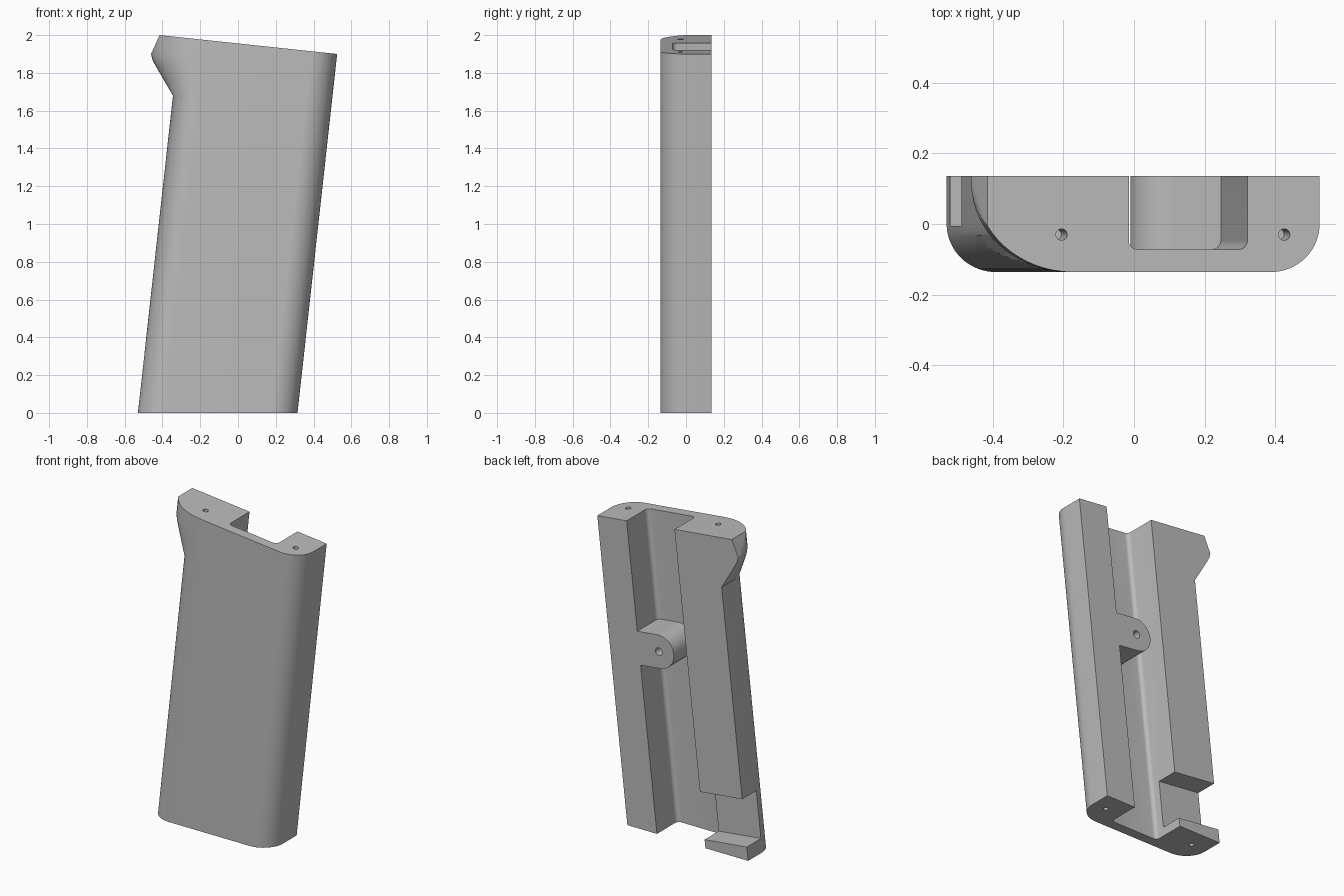
import bpy, bmesh, math
from mathutils import Vector

if "Cube" in bpy.data.objects:
    bpy.data.objects.remove(bpy.data.objects["Cube"], do_unlink=True)

SLOPE = 0.1105                 # sideways lean of the grip per unit height
LEAN = math.atan(SLOPE)
AXIS = Vector((math.sin(LEAN), 0, math.cos(LEAN)))
BACK, FRONT = 0.136, -0.136

grey = bpy.data.materials.new("grey")
grey.use_nodes = True
grey.diffuse_color = (0.5, 0.5, 0.5, 1)
grey.node_tree.nodes["Principled BSDF"].inputs["Base Color"].default_value = (0.5, 0.5, 0.5, 1)


def loft(bm, rings):
    """Skin matching closed rings of points and cap both ends."""
    loops = [[bm.verts.new(p) for p in ring] for ring in rings]
    n = len(loops[0])
    for a, b in zip(loops, loops[1:]):
        for i in range(n):
            j = (i + 1) % n
            bm.faces.new((a[i], a[j], b[j], b[i]))
    bm.faces.new(loops[0])
    bm.faces.new(loops[-1])
    bmesh.ops.recalc_face_normals(bm, faces=bm.faces[:])


def finish(name, bm):
    mesh = bpy.data.meshes.new(name)
    bm.to_mesh(mesh)
    bm.free()
    mesh.materials.append(grey)
    obj = bpy.data.objects.new(name, mesh)
    bpy.context.collection.objects.link(obj)
    return obj


def solid(name, rings):
    bm = bmesh.new()
    loft(bm, rings)
    return finish(name, bm)


def cut(target, tool):
    """Subtract the tool from the target and discard it."""
    mod = target.modifiers.new("cut", 'BOOLEAN')
    mod.operation = 'DIFFERENCE'
    mod.solver = 'EXACT'
    mod.object = tool
    bpy.context.view_layer.objects.active = target
    bpy.ops.object.modifier_apply(modifier=mod.name)
    bpy.data.objects.remove(tool, do_unlink=True)


def arc(cx, cy, rx, ry, start, end, steps):
    angles = [math.radians(start + (end - start) * i / steps) for i in range(steps + 1)]
    return [(cx + rx * math.cos(a), cy + ry * math.sin(a)) for a in angles]


def drill(target, centre, direction, radius, depth):
    """Blind round hole starting just outside the surface."""
    bm = bmesh.new()
    bmesh.ops.create_cone(bm, cap_ends=True, segments=24, radius1=radius,
                          radius2=radius, depth=depth * 2)
    bm.transform(Vector(direction).to_track_quat('Z', 'Y').to_matrix().to_4x4())
    bmesh.ops.translate(bm, vec=centre, verts=bm.verts[:])
    cut(target, finish("drill", bm))


# Outer body: leaning section with rounded front corners and a flared upper side
def body_ring(z, flare):
    left, right = -0.53 + SLOPE * z, 0.315 + SLOPE * z
    rx, ry = 0.14 + flare, 0.136 + 0.115 * flare / 0.14
    pts = [(left - flare, BACK)]
    pts += arc(left + 0.14, FRONT + ry, rx, ry, 180, 270, 16)
    pts += arc(right - 0.14, FRONT + 0.136, 0.14, 0.136, 270, 360, 16)
    pts += [(right, BACK)]
    return [(x, y, z) for x, y in pts]


bm = bmesh.new()
levels = [(0, 0), (1.68, 0), (1.76, 0.056), (1.84, 0.111), (1.87, 0.13), (1.9, 0.14), (2.1, 0.14)]
loft(bm, [body_ring(z, f) for z, f in levels])

# Sloping top and the chamfer on the flared corner
for point, normal in (((-0.415, 0, 2), (0.1, 0, 0.94)), ((-0.46, 0, 1.9), (-0.1, 0, 0.045))):
    bmesh.ops.bisect_plane(bm, geom=bm.verts[:] + bm.edges[:] + bm.faces[:], dist=1e-5,
                           plane_co=point, plane_no=normal, clear_outer=True)
    bmesh.ops.holes_fill(bm, edges=[e for e in bm.edges if e.is_boundary], sides=0)
bmesh.ops.recalc_face_normals(bm, faces=bm.faces[:])
body = finish("grip_half_shell", bm)


# Long channel in the back, with small fillets along its floor
def channel_ring(z):
    left, right, floor, r = -0.231 + SLOPE * z, 0.108 + SLOPE * z, -0.072, 0.025
    pts = [(left, 0.3)] + arc(left + r, floor + r, r, r, 180, 270, 6)
    pts += arc(right - r, floor + r, r, r, 270, 360, 6) + [(right, 0.3)]
    return [(x, y, z) for x, y in pts]


channel = solid("channel", [channel_ring(-0.2), channel_ring(2.3)])

# Round-ended boss left standing in the channel
boss_x, boss_z, boss_r = 0.095, 1.155, 0.105
outline = [(0.3, -boss_r)] + [(0.3, boss_r)] + arc(0, 0, boss_r, boss_r, 90, 270, 24)
turned = [(boss_x + u * math.cos(LEAN) + v * math.sin(LEAN),
           boss_z - u * math.sin(LEAN) + v * math.cos(LEAN)) for u, v in outline]
cut(channel, solid("boss", [[(x, y, z) for x, z in turned] for y in (-0.4, 0.5)]))
cut(body, channel)

# Side notch above the foot, open to the channel, the side and the back
notch = [(-0.8, 0.115), (-0.16, 0.046), (-0.16, 0.343), (-0.8, 0.412)]
cut(body, solid("notch", [[(x, y, z) for x, z in notch] for y in (-0.005, 0.4)]))

# Screw holes in the top, the bottom and the boss
drill(body, (-0.205, -0.03, 1.978), AXIS, 0.016, 0.15)
drill(body, (0.425, -0.03, 1.911), AXIS, 0.016, 0.15)
drill(body, (0.225, 0.015, 0), AXIS, 0.014, 0.15)
drill(body, (-0.42, 0.015, 0), AXIS, 0.014, 0.045)
drill(body, (boss_x, BACK, boss_z), (0, 1, 0), 0.024, 0.15)

bpy.ops.object.select_all(action='DESELECT')
body.select_set(True)
bpy.context.view_layer.objects.active = body
bpy.ops.object.shade_smooth_by_angle(angle=math.radians(28))
